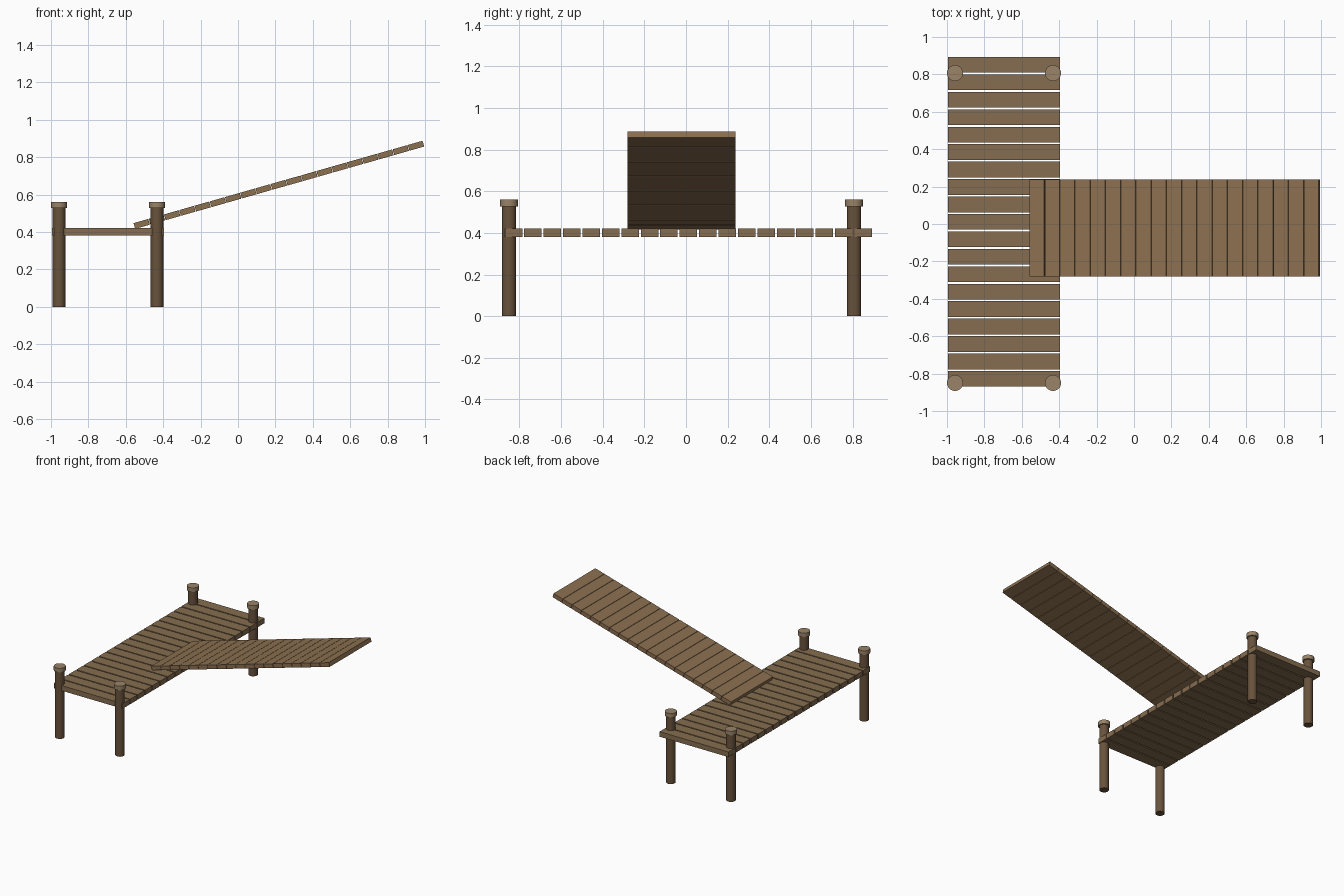
import bpy
from math import radians, cos, sin

if "Cube" in bpy.data.objects:
    bpy.data.objects.remove(bpy.data.objects["Cube"])


def material(name, rgb):
    m = bpy.data.materials.new(name)
    m.diffuse_color = (*rgb, 1)
    m.use_nodes = True
    m.node_tree.nodes["Principled BSDF"].inputs["Base Color"].default_value = m.diffuse_color
    return m


PLANK = material("deck wood", (0.24, 0.155, 0.08))
RAMP = material("ramp wood", (0.26, 0.16, 0.08))
POST = material("post wood", (0.14, 0.085, 0.045))
CAP = material("cap wood", (0.32, 0.23, 0.14))


def box(name, loc, size, mat, tilt=0):
    bpy.ops.mesh.primitive_cube_add(size=1, location=loc, rotation=(0, tilt, 0))
    o = bpy.context.object
    o.name = name
    o.scale = size
    o.data.materials.append(mat)


def cylinder(name, x, y, z0, z1, r, mat):
    bpy.ops.mesh.primitive_cylinder_add(vertices=20, radius=r, depth=z1 - z0,
                                        location=(x, y, (z0 + z1) / 2))
    o = bpy.context.object
    o.name = name
    o.data.materials.append(mat)
    bpy.ops.object.shade_smooth_by_angle(angle=radians(40))


# Landing deck: 19 planks with open gaps
N = 19
y0, y1, width = -0.87, 0.893, 0.084
for i in range(N):
    y = y0 + width / 2 + i * (y1 - y0 - width) / (N - 1)
    box(f"deck_plank_{i + 1}", (-0.695, y, 0.40), (0.60, width, 0.04), PLANK)

# Four corner posts with caps
for x in (-0.957, -0.433):
    for y in (-0.85, 0.807):
        cylinder("post", x, y, 0, 0.53, 0.034, POST)
        cylinder("post_cap", x, y, 0.527, 0.56, 0.043, CAP)

# Sloping gangway: 19 tightly laid planks
angle, length = radians(15.9), 1.61
pitch = length / N
for i in range(N):
    d = (i + 0.5) * pitch - length / 2
    box(f"ramp_plank_{i + 1}",
        (0.2185 + d * cos(angle), -0.022, 0.652 + d * sin(angle)),
        (pitch - 0.003, 0.52, 0.032), RAMP, -angle)
